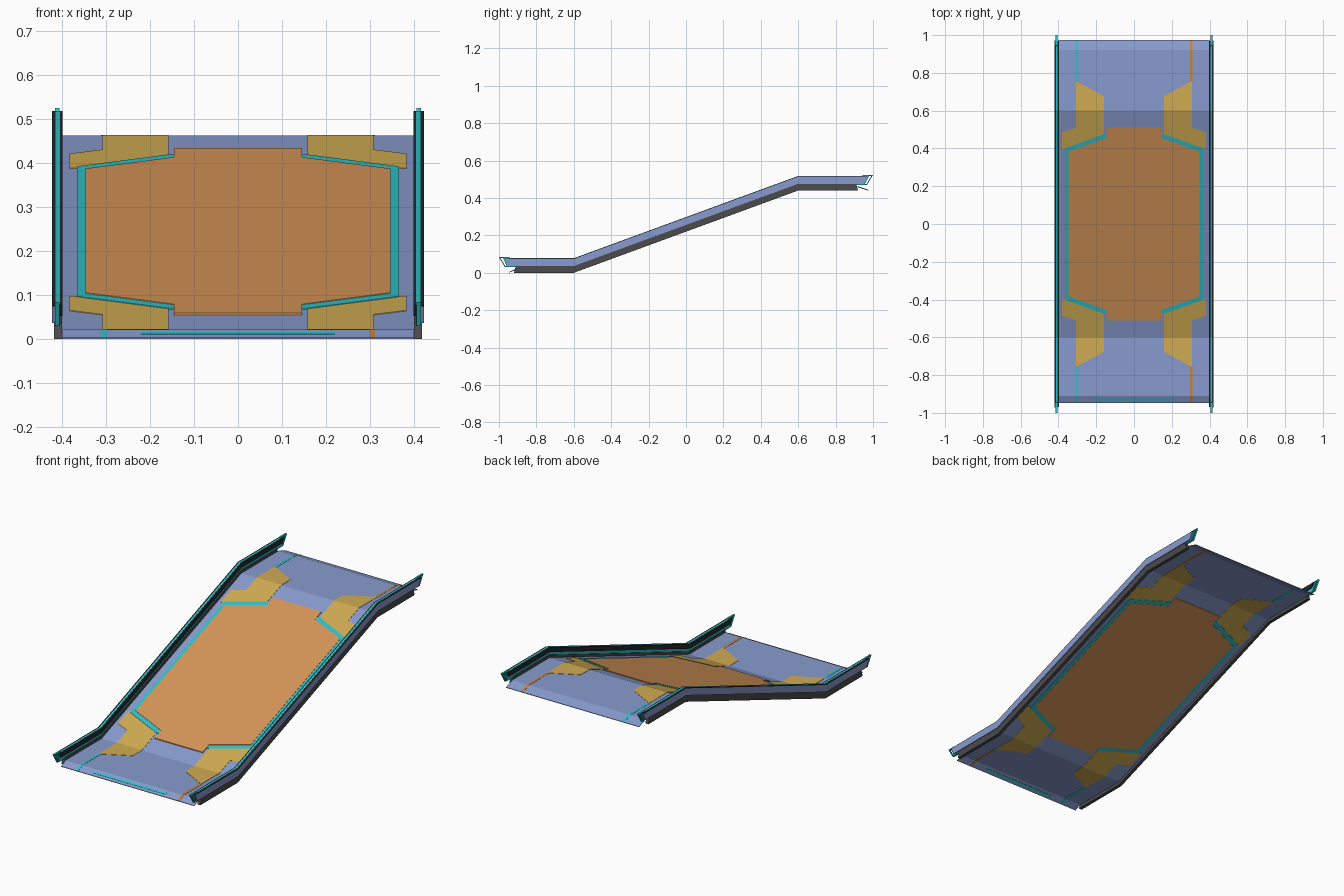
import bpy, bmesh
from mathutils import Vector

if "Cube" in bpy.data.objects:
    bpy.data.objects.remove(bpy.data.objects["Cube"])


def material(name, rgb):
    m = bpy.data.materials.new(name)
    m.diffuse_color = (*rgb, 1)
    m.use_nodes = True
    m.node_tree.nodes["Principled BSDF"].inputs["Base Color"].default_value = m.diffuse_color
    return m


BLUE = material("steel blue", (.25, .33, .62))
ORANGE = material("panel orange", (.67, .30, .095))
YELLOW = material("mustard", (.63, .41, .085))
CYAN = material("cyan", (.03, .53, .57))
BLACK = material("near black", (.018, .022, .024))
GREY = material("dark grey", (.07, .07, .075))
RUST = material("stripe orange", (.58, .22, .04))


def interp(y, points):
    for (y0, z0), (y1, z1) in zip(points, points[1:]):
        if y <= y1:
            return z0 + (z1 - z0) * (y - y0) / (y1 - y0)
    return points[-1][1]


# side outline of the walkway surface: lip, flat, slope, flat, lip
DECK = [(-.947, .002), (-.91, .02), (-.6, .02), (.6, .46), (.92, .46), (.975, .442)]


def finish(name, bm, mat):
    bmesh.ops.recalc_face_normals(bm, faces=bm.faces)
    me = bpy.data.meshes.new(name)
    bm.to_mesh(me)
    bm.free()
    me.materials.append(mat)
    ob = bpy.data.objects.new(name, me)
    bpy.context.collection.objects.link(ob)
    return ob


def plate(name, outline, half, mat):
    """Flat outline draped on the deck with a small thickness."""
    bm = bmesh.new()
    bm.faces.new([bm.verts.new((x, y, 0)) for x, y in outline])
    for y, _ in DECK[1:-1]:
        bmesh.ops.bisect_plane(bm, geom=bm.verts[:] + bm.edges[:] + bm.faces[:],
                               plane_co=(0, y, 0), plane_no=(0, 1, 0))
    for v in bm.verts:
        v.co.z = interp(v.co.y, DECK) - half
    ext = bmesh.ops.extrude_face_region(bm, geom=bm.faces[:], use_keep_orig=True)
    for v in ext["geom"]:
        if isinstance(v, bmesh.types.BMVert):
            v.co.z += 2 * half
    return finish(name, bm, mat)


def rect(x0, x1, y0, y1):
    return [(x0, y0), (x1, y0), (x1, y1), (x0, y1)]


def prism(name, side, x0, x1, mat):
    """Extrude a y-z outline made of two equal rows across x."""
    n = len(side) // 2
    bm = bmesh.new()
    a = [bm.verts.new((x0, y, z)) for y, z in side]
    b = [bm.verts.new((x1, y, z)) for y, z in side]
    m = len(side)
    for i in range(m):
        j = (i + 1) % m
        bm.faces.new((a[i], a[j], b[j], b[i]))
    for i in range(n - 1):
        for r in (a, b):
            bm.faces.new((r[i], r[i + 1], r[m - 2 - i], r[m - 1 - i]))
    return finish(name, bm, mat)


def rail(name, x0, x1, z0, z1, end0, end1, mat):
    """Strip following the ramp; end0/end1 are the half lengths at bottom/top."""
    def row(z, e):
        return [(-e, z), (-.6, z), (.6, z + .44), (e, z + .44)]
    return prism(name, row(z0, end0) + row(z1, end1)[::-1], x0, x1, mat)


# walkway deck and inlaid panels
plate("deck", rect(-.4, .4, -.947, .975), .0015, BLUE)
half_trim = [(.16, .475), (.365, .402), (.365, -.402), (.16, -.475)]
plate("panel_trim", half_trim + [(-x, y) for x, y in half_trim[::-1]], .0045, CYAN)
half_panel = [(.145, .51), (.145, .455), (.346, .384),
              (.346, -.384), (.145, -.455), (.145, -.51)]
plate("centre_panel", half_panel + [(-x, y) for x, y in half_panel[::-1]], .006, ORANGE)

# four corner plates and the thin stripes leading to the ends
CORNER = [(.158, .677), (.308, .757), (.308, .51), (.382, .485),
          (.382, .397), (.365, .397), (.158, .47)]
for sx, side, col in ((-1, "left", CYAN), (1, "right", RUST)):
    for sy, end in ((-1, "front"), (1, "back")):
        plate(f"corner_plate_{end}_{side}", [(sx * x, sy * y) for x, y in CORNER], .003, YELLOW)
        limit = .946 if sy < 0 else .974
        plate(f"edge_stripe_{end}_{side}",
              [(sx * x, sy * y) for x, y in rect(.297, .311, .75, limit)], .0025, col)
plate("front_lip_line", rect(-.22, .22, -.934, -.923), .0025, CYAN)

# side rails
for s, side in ((-1, "left"), (1, "right")):
    rail(f"rail_base_{side}", s * .4, s * .418, 0, .036, .92, .91, GREY)
    rail(f"rail_core_{side}", s * .404, s * .414, .03, .078, .955, .978, CYAN)
    rail(f"rail_outer_{side}", s * .414, s * .422, .036, .074, .95, .97, BLUE)
    rail(f"rail_outer_cap_{side}", s * .414, s * .422, .074, .077, .97, .972, BLACK)
    rail(f"rail_inner_{side}", s * .398, s * .404, .052, .077, .95, .97, BLACK)
    # slanted open frame on each rail end
    for sy, dz, end in ((-1, 0, "front"), (1, .44, "back")):
        outer = [(.92, .03), (.968, .03), (1.0, .084), (.945, .084)]
        c = Vector((.958, .057))
        inner = [tuple(c + (Vector(p) - c) * .8) for p in outer]
        for i in range(4):
            j = (i + 1) % 4
            bar = [outer[i], outer[j], inner[j], inner[i]]
            prism(f"end_frame_{end}_{side}_{i}", [(sy * y, z + dz) for y, z in bar],
                  s * .405, s * .415, CYAN)
